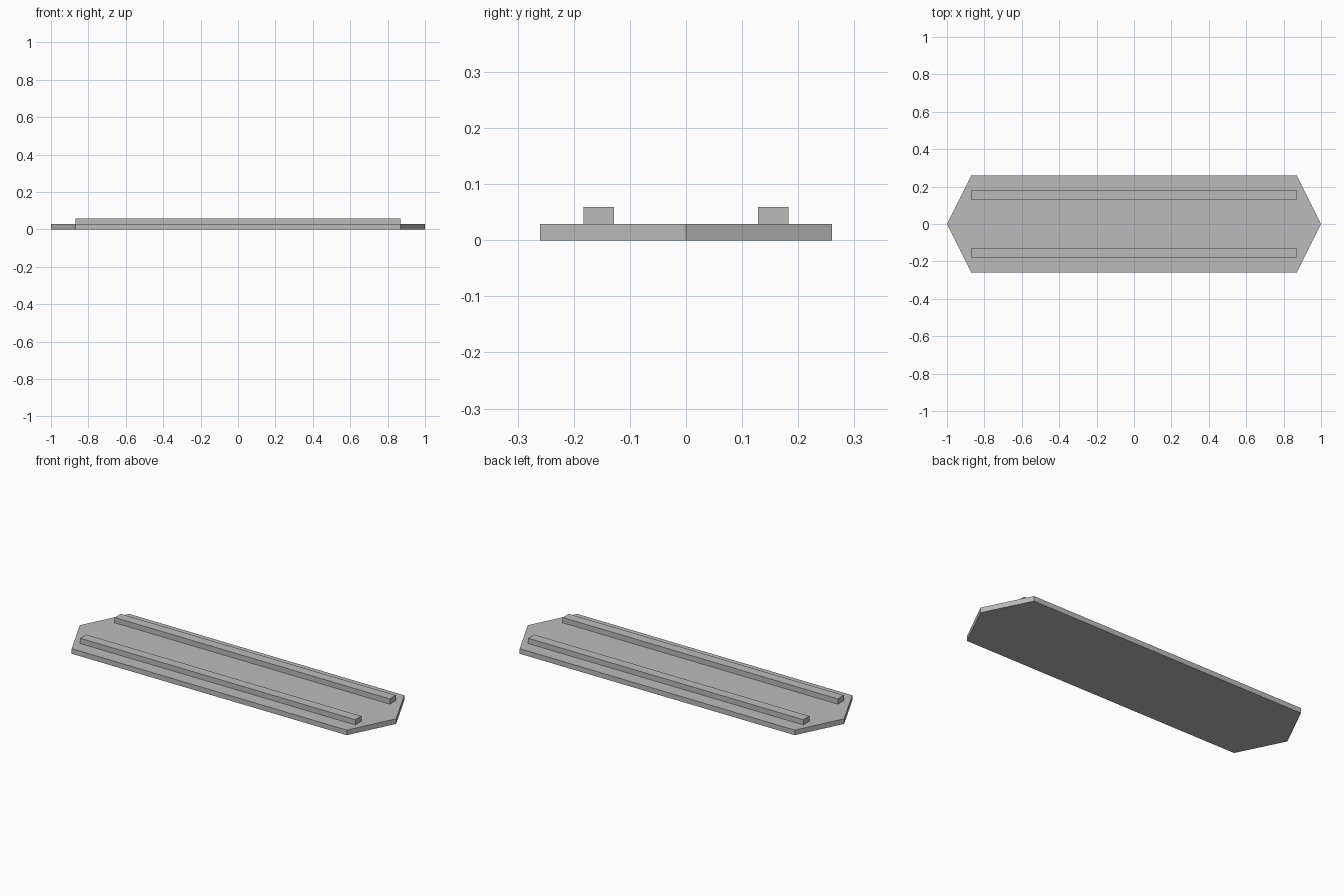
import bpy, bmesh

cube = bpy.data.objects.get("Cube")
if cube:
    bpy.data.objects.remove(cube, do_unlink=True)

grey = bpy.data.materials.new("plain grey")
grey.use_nodes = True
colour = (0.5, 0.5, 0.5, 1)
grey.diffuse_color = colour
grey.node_tree.nodes["Principled BSDF"].inputs["Base Color"].default_value = colour

HALF_LENGTH, SHOULDER, HALF_WIDTH = 1.0, 0.87, 0.26
PLATE_TOP, RAIL_TOP = 0.029, 0.059


def prism(name, outline, bottom, top):
    """Extrude a flat outline upwards into a solid part."""
    bm = bmesh.new()
    face = bm.faces.new([bm.verts.new((x, y, bottom)) for x, y in outline])
    extruded = bmesh.ops.extrude_face_region(bm, geom=[face], use_keep_orig=True)
    raised = [v for v in extruded["geom"] if isinstance(v, bmesh.types.BMVert)]
    bmesh.ops.translate(bm, verts=raised, vec=(0, 0, top - bottom))
    bmesh.ops.recalc_face_normals(bm, faces=bm.faces)
    mesh = bpy.data.meshes.new(name)
    bm.to_mesh(mesh)
    bm.free()
    mesh.materials.append(grey)
    part = bpy.data.objects.new(name, mesh)
    bpy.context.collection.objects.link(part)
    return part


# Long plate with pointed ends
prism("base_plate", [(-HALF_LENGTH, 0), (-SHOULDER, -HALF_WIDTH), (SHOULDER, -HALF_WIDTH),
                     (HALF_LENGTH, 0), (SHOULDER, HALF_WIDTH), (-SHOULDER, HALF_WIDTH)],
      0, PLATE_TOP)

# Two parallel rails on top of the plate
for name, side in (("front_rail", -1), ("back_rail", 1)):
    inner, outer = side * 0.128, side * 0.183
    prism(name, [(-SHOULDER, inner), (SHOULDER, inner), (SHOULDER, outer), (-SHOULDER, outer)],
          PLATE_TOP, RAIL_TOP)
